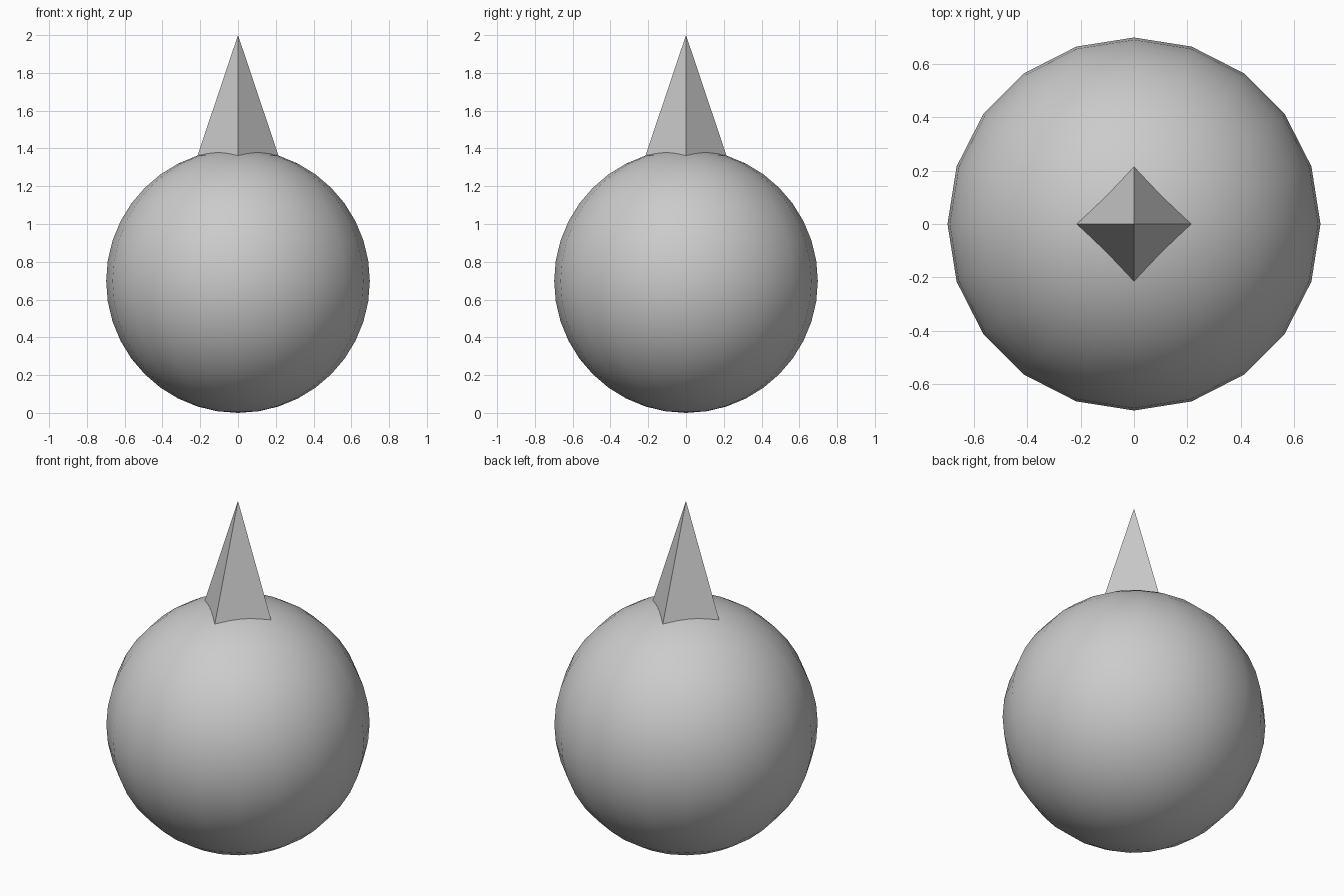
import bpy

if "Cube" in bpy.data.objects:
    bpy.data.objects.remove(bpy.data.objects["Cube"])

# Round body: smooth 20-sided ball resting on the ground
R = 0.698
bpy.ops.mesh.primitive_uv_sphere_add(segments=20, ring_count=20, radius=R, location=(0, 0, R))
body = bpy.context.object
body.name = "round_body"
bpy.ops.object.shade_smooth()

# Four-sided spike sunk into the top of the ball
TOP, BASE, SLOPE = 2.0, 1.25, 0.336
depth = TOP - BASE
bpy.ops.mesh.primitive_cone_add(vertices=4, radius1=depth * SLOPE, radius2=0, depth=depth,
                                location=(0, 0, BASE + depth / 2))
spike = bpy.context.object
spike.name = "top_spike"
bpy.ops.object.shade_flat()
